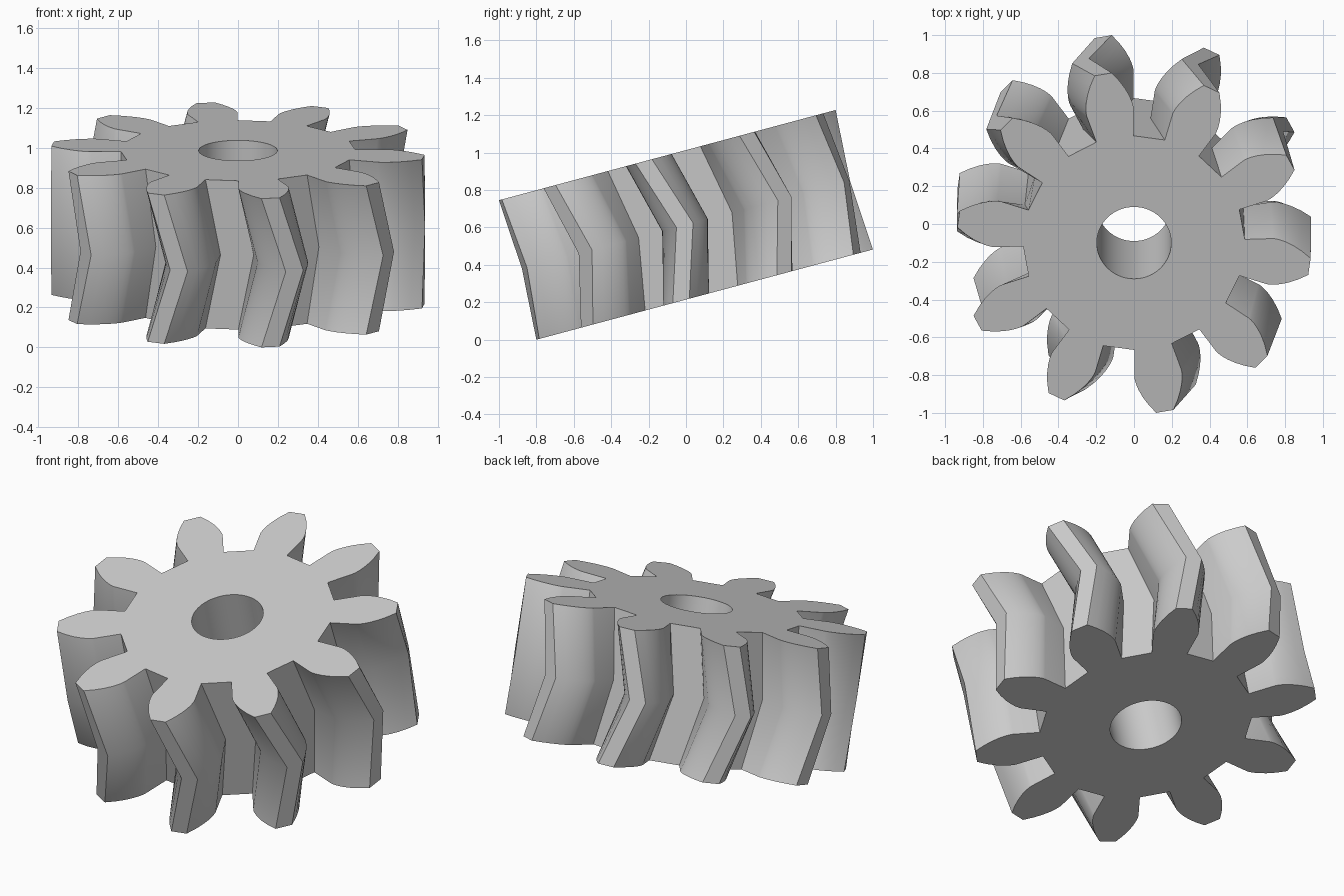
import bpy
import bmesh
import math
from mathutils import Matrix

if "Cube" in bpy.data.objects:
    bpy.data.objects.remove(bpy.data.objects["Cube"])

# Gear dimensions
TEETH = 10
MODULE = 0.1565
PITCH = MODULE * TEETH / 2
OUTER = PITCH + MODULE
ROOT = PITCH - 1.25 * MODULE
PRESSURE = math.radians(20)
BASE = PITCH * math.cos(PRESSURE)
HALF = 0.386
BORE = 0.197
TWIST = math.tan(math.radians(15)) * HALF / PITCH
START = math.radians(-80)
FLANK_STEPS = 6
BORE_STEPS = 64


def involute(a):
    return math.tan(a) - a


# One flank as (radius, half angle) pairs, from root to tip
base_half = math.pi / (2 * TEETH) + involute(PRESSURE)
flank = [(ROOT, base_half)]
for i in range(FLANK_STEPS + 1):
    r = BASE + (OUTER - BASE) * (i / FLANK_STEPS) ** 1.5
    flank.append((r, base_half - involute(math.acos(min(1, BASE / r)))))
tooth = [(r, -a) for r, a in flank] + [(r, a) for r, a in reversed(flank)]
outline = [(r, START + a + k * math.tau / TEETH) for k in range(TEETH) for r, a in tooth]
bore = [(BORE, i * math.tau / BORE_STEPS) for i in range(BORE_STEPS)]

bm = bmesh.new()


def ring(points, z, turn=0):
    return [bm.verts.new((r * math.cos(a + turn), r * math.sin(a + turn), z)) for r, a in points]


def wall(low, high):
    for i in range(len(low)):
        j = (i + 1) % len(low)
        bm.faces.new((low[i], low[j], high[j], high[i]))


# Herringbone teeth: three layers, the middle one turned
layers = [ring(outline, -HALF), ring(outline, 0, TWIST), ring(outline, HALF)]
wall(layers[0], layers[1])
wall(layers[1], layers[2])

# Straight bore
bores = [ring(bore, -HALF), ring(bore, HALF)]
wall(bores[1], bores[0])

# Flat end faces with the hole left open
for outer, inner in ((layers[0], bores[0]), (layers[2], bores[1])):
    edges = []
    for loop in (outer, inner):
        edges += [bm.edges.get((loop[i - 1], loop[i])) for i in range(len(loop))]
    bmesh.ops.triangle_fill(bm, use_beauty=True, edges=edges)
bmesh.ops.recalc_face_normals(bm, faces=bm.faces)

# Tilt about x and rest on the ground
bm.transform(Matrix.Translation((0, 0, 0.614)) @ Matrix.Rotation(math.radians(15), 4, "X"))

mesh = bpy.data.meshes.new("herringbone_gear")
bm.to_mesh(mesh)
bm.free()
gear = bpy.data.objects.new("herringbone_gear", mesh)
bpy.context.collection.objects.link(gear)

# Plain grey
grey = bpy.data.materials.new("light_grey")
grey.use_nodes = True
colour = (0.6, 0.6, 0.6, 1)
grey.diffuse_color = colour
grey.node_tree.nodes["Principled BSDF"].inputs["Base Color"].default_value = colour
mesh.materials.append(grey)

# Smooth flanks, sharp tips and ends
bpy.ops.object.select_all(action="DESELECT")
gear.select_set(True)
bpy.context.view_layer.objects.active = gear
bpy.ops.object.shade_smooth_by_angle(angle=math.radians(40))
